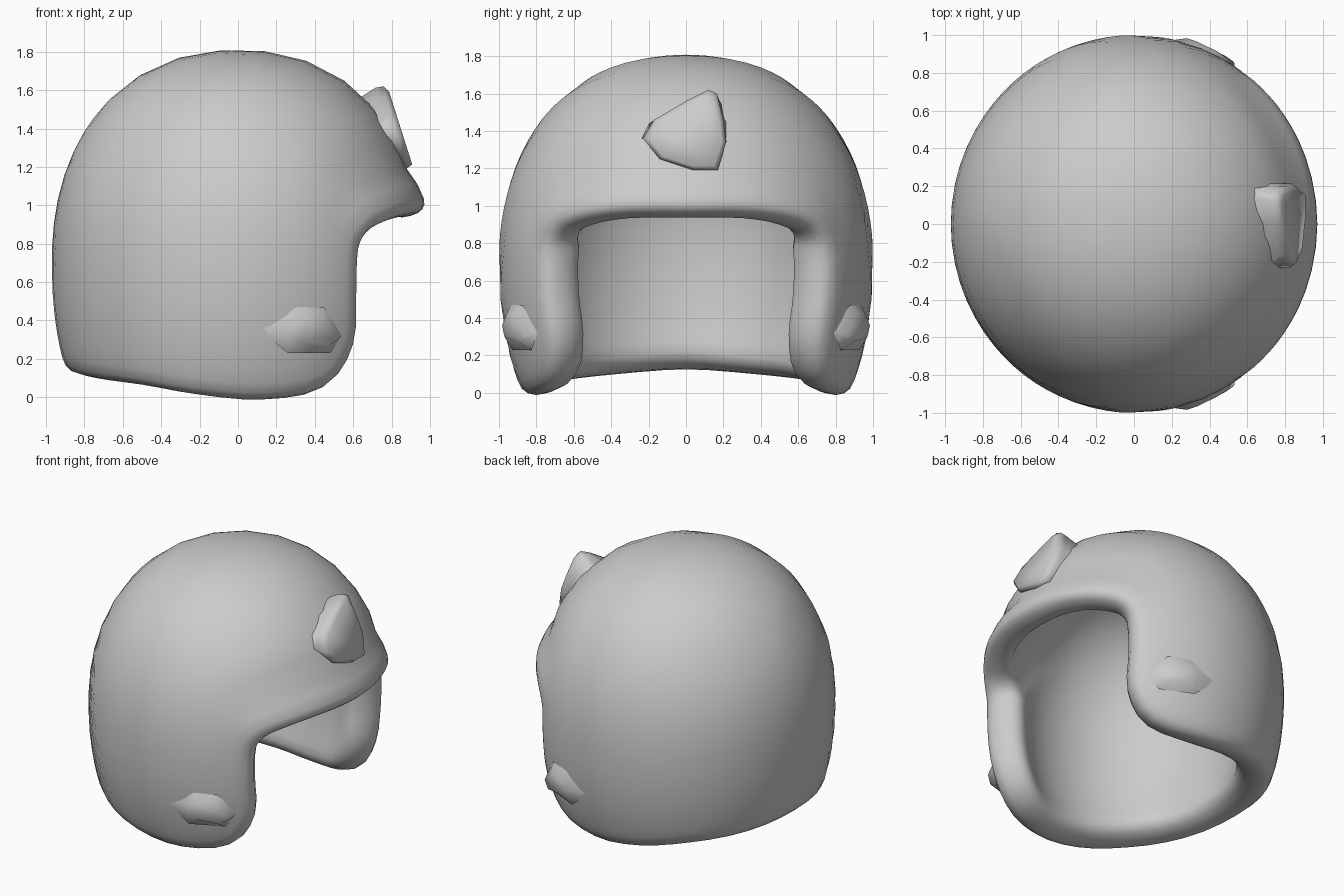
import bpy, bmesh
from math import sin, cos, pi
from mathutils import Vector

cube = bpy.data.objects.get("Cube")
if cube:
    bpy.data.objects.remove(cube)

grey = bpy.data.materials.new("light_grey")
grey.use_nodes = True
grey.diffuse_color = (0.6, 0.6, 0.6, 1)
grey.node_tree.nodes["Principled BSDF"].inputs["Base Color"].default_value = (0.6, 0.6, 0.6, 1)

CENTRE = Vector((0, 0, 0.7))


def clamp(v):
    return max(0, min(1, v))


def outer(d):
    """Point of the outer dome in direction d from the centre."""
    half = 1.11 if d.z > 0 else 1.3
    f = ((d.x / 0.97) ** 2 + d.y ** 2) ** 1.1 + abs(d.z / half) ** 2.2
    return CENTRE + d * f ** (-1 / 2.2)


def inner(p, wide, high):
    q = p - CENTRE
    return CENTRE + Vector((q.x * wide, q.y * wide, q.z * high))


def brow_weight(d):
    return clamp((d.z - 0.12) / 0.2) * clamp(d.x * 2)


def loft(name, rings, angle=60, first_cap=None, last_cap=None):
    """Skin closed rings; ends may close on a point or as a flat face."""
    bm = bmesh.new()
    loops = [[bm.verts.new(p) for p in ring] for ring in rings]
    n = len(loops[0])
    for a, b in zip(loops, loops[1:]):
        for i in range(n):
            j = (i + 1) % n
            bm.faces.new((a[i], a[j], b[j], b[i]))
    for loop, cap in ((loops[0], first_cap), (loops[-1], last_cap)):
        if cap == "flat":
            bm.faces.new(loop)
        elif cap is not None:
            tip = bm.verts.new(cap)
            for i in range(n):
                bm.faces.new((loop[i], loop[(i + 1) % n], tip))
    bmesh.ops.recalc_face_normals(bm, faces=bm.faces[:])
    mesh = bpy.data.meshes.new(name)
    bm.to_mesh(mesh)
    bm.free()
    mesh.materials.append(grey)
    obj = bpy.data.objects.new(name, mesh)
    bpy.context.collection.objects.link(obj)
    bpy.ops.object.select_all(action="DESELECT")
    obj.select_set(True)
    bpy.context.view_layer.objects.active = obj
    bpy.ops.object.shade_smooth_by_angle(angle=angle * pi / 180)
    return obj


# Rim of the face and neck opening: left half, then mirrored
half_rim = [(0.95, 0, 1.03), (0.9, 0.35, 1.03), (0.79, 0.58, 1.0), (0.67, 0.73, 0.94),
            (0.58, 0.81, 0.8), (0.57, 0.82, 0.52), (0.57, 0.81, 0.27), (0.46, 0.85, 0.09),
            (0.15, 0.92, 0.05), (-0.22, 0.91, 0.08), (-0.55, 0.74, 0.15),
            (-0.78, 0.4, 0.21), (-0.87, 0, 0.24)]
control = [Vector(p) for p in half_rim]
control += [Vector((p.x, -p.y, p.z)) for p in control[-2:0:-1]]


def smooth_loop(pts, steps):
    out, n = [], len(pts)
    for i in range(n):
        a, b, c, d = (pts[(i + k) % n] for k in (-1, 0, 1, 2))
        for s in range(steps):
            t = s / steps
            out.append(0.5 * (2 * b + (c - a) * t + (2 * a - 5 * b + 4 * c - d) * t * t
                              + (3 * b - a - 3 * c + d) * t ** 3))
    return out


rim = [(p - CENTRE).normalized() for p in smooth_loop(control, 3)]
count = len(rim)
pole = Vector((-0.7, 0, 0.7)).normalized()
fractions = [0, 0.04, 0.09, 0.16, 0.25, 0.35, 0.45, 0.55, 0.65, 0.75, 0.85, 0.94]

# Outer dome rings, with a slight flare along the brow
dome = []
for t in fractions:
    flare = {0: 0.03, 0.04: 0.015, 0.09: -0.015}.get(t, 0)
    dome.append([CENTRE + (outer(d.slerp(pole, t)) - CENTRE) * (1 + flare * brow_weight(d))
                 for d in rim])

# Thick padded lining rings, thinner only along the brow edge
lining = []
for t in fractions:
    ease = clamp(t / 0.25)
    lining.append([inner(outer(d.slerp(pole, t)),
                         0.74 + 0.1 * brow_weight(d) * (1 - ease), 0.88 - 0.09 * ease)
                   for d in rim])

# Rounded padded edge joining dome and lining
edge = []
for k in range(1, 8):
    s = pi * k / 8
    ring = []
    for i in range(count):
        o, q = dome[0][i], lining[0][i]
        along = dome[0][(i + 1) % count] - dome[0][i - 1]
        out = (o - q).cross(along).normalized()
        if out.dot(pole) > 0:
            out = -out
        c = cos(s)
        across = (1 if c > 0 else -1) * abs(c) ** 0.8
        depth = 0.115 - 0.045 * brow_weight(rim[i])
        ring.append((o + q) / 2 + (o - q) / 2 * across + out * depth * sin(s) ** 0.8)
    edge.append(ring)

loft("helmet_shell", dome[::-1] + edge + lining, 80,
     outer(pole), inner(outer(pole), 0.74, 0.79))

# Side snap nubs: swept bumps with a sharp forward edge (x, z, lift off the shell)
nub_base = [(0.1, 0.36, -0.01), (0.27, 0.5, -0.01), (0.45, 0.49, -0.01),
            (0.54, 0.32, -0.02), (0.48, 0.23, -0.02), (0.26, 0.23, -0.01)]
nub_top = [(0.28, 0.36, 0.05), (0.34, 0.41, 0.05), (0.44, 0.43, 0.045),
           (0.53, 0.31, 0.04), (0.48, 0.27, 0.045), (0.32, 0.3, 0.05)]


def on_side(points, side):
    return [Vector((x, side * (0.975 * (1 - (x / 0.97) ** 2) ** 0.5 + lift), z))
            for x, z, lift in points]


for side, name in ((1, "left_snap"), (-1, "right_snap")):
    loft(name, [on_side(nub_base, side), on_side(nub_top, side)], 60, None, "flat")

# Brow snap: tilted plate standing off the forehead
outline = [(-0.23, 1.36), (-0.17, 1.46), (0, 1.56), (0.12, 1.62), (0.165, 1.6),
           (0.2, 1.46), (0.215, 1.34), (0.17, 1.19), (0.04, 1.19), (-0.14, 1.25)]


def plate_ring(wide, high, back):
    return [Vector((0.905 - 0.28 * (z - 1.2) - back, y * wide, 1.38 + (z - 1.38) * high))
            for y, z in outline]


loft("brow_snap", [plate_ring(1.3, 0.5, 0.25), plate_ring(1, 0.97, 0.07),
                   plate_ring(1, 1, 0.03), plate_ring(0.88, 0.88, 0)], 75, "flat", "flat")
